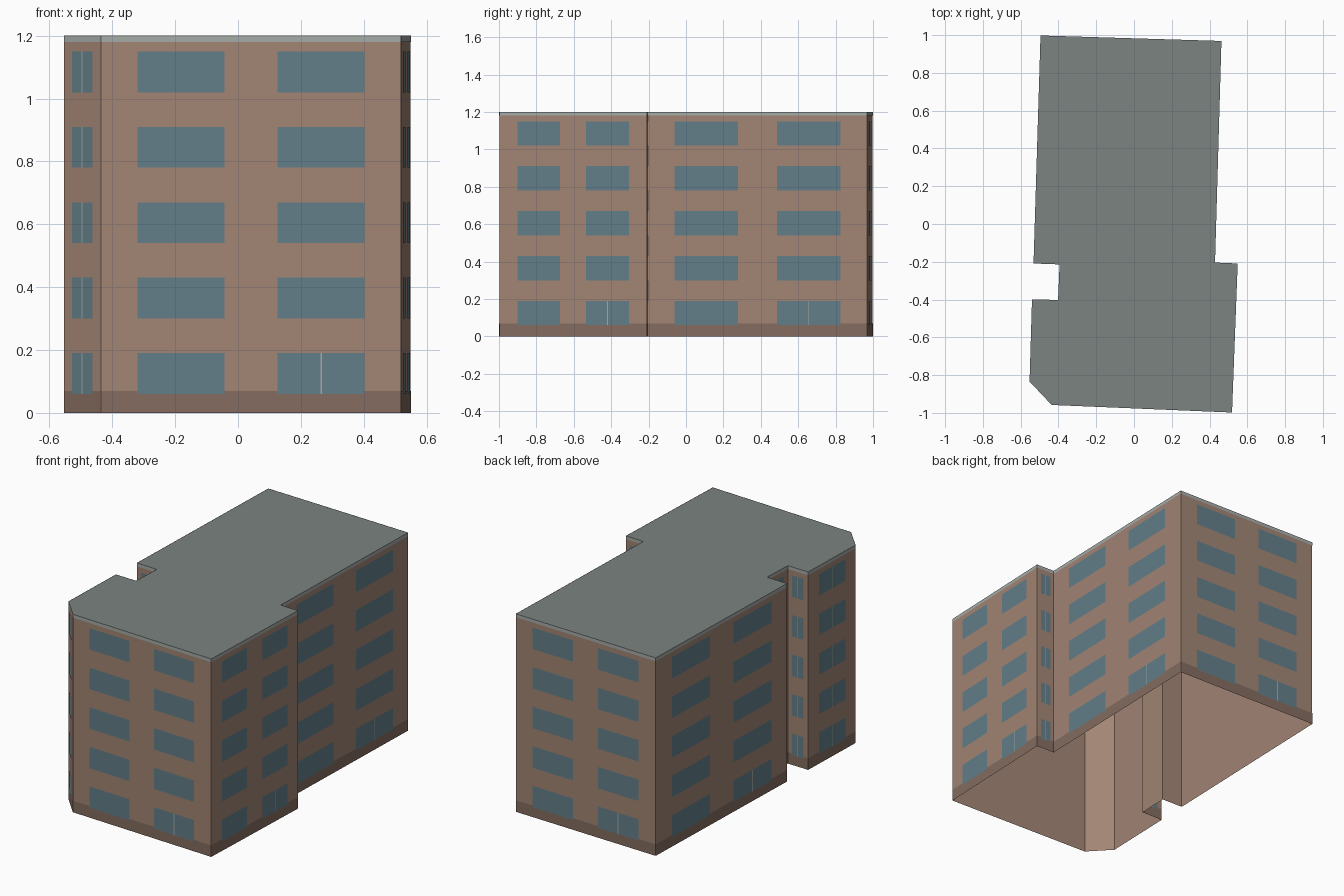
import bpy
from mathutils import Vector

if "Cube" in bpy.data.objects:
    bpy.data.objects.remove(bpy.data.objects["Cube"])

# Footprint, counter-clockwise, starting at the front wall
PLAN = [Vector(p) for p in [
    (-0.436, -0.958), (0.519, -0.998), (0.549, -0.209), (0.429, -0.204),
    (0.463, 0.969), (-0.495, 0.998), (-0.532, -0.209), (-0.394, -0.214),
    (-0.402, -0.402), (-0.540, -0.399), (-0.553, -0.834)]]
EDGES = list(zip(PLAN, PLAN[1:] + PLAN[:1]))
HEIGHT, FLOORS, STOREY = 1.2, 5, 0.24


def material(name, rgb):
    m = bpy.data.materials.new(name)
    m.diffuse_color = (*rgb, 1)
    m.use_nodes = True
    m.node_tree.nodes["Principled BSDF"].inputs["Base Color"].default_value = m.diffuse_color
    return m


def build(name, faces, mat):
    verts, polys = [], []
    for f in faces:
        polys.append(range(len(verts), len(verts) + len(f)))
        verts += f
    me = bpy.data.meshes.new(name)
    me.from_pydata(verts, [], [list(p) for p in polys])
    me.materials.append(mat)
    ob = bpy.data.objects.new(name, me)
    bpy.context.collection.objects.link(ob)
    return ob


def panel(a, b, t0, t1, z0, z1, out=0.0):
    """Upright rectangle on wall a-b between fractions t0 and t1."""
    d = (b - a).normalized()
    n = Vector((d.y, -d.x)) * out
    p, q = a.lerp(b, t0) + n, a.lerp(b, t1) + n
    return [(p.x, p.y, z0), (q.x, q.y, z0), (q.x, q.y, z1), (p.x, p.y, z1)]


brick = material("brick", (0.36, 0.235, 0.175))
plinth = material("plinth", (0.23, 0.15, 0.115))
glass = material("glass", (0.125, 0.21, 0.25))
trim = material("trim", (0.38, 0.41, 0.39))
roofing = material("roofing", (0.20, 0.23, 0.22))

# Shell: walls (open underneath) and flat roof
build("walls", [panel(a, b, 0, 1, 0, HEIGHT) for a, b in EDGES], brick)
build("roof", [[(p.x, p.y, HEIGHT) for p in PLAN]], roofing)

# Base band and roof edge band
build("base_band", [panel(a, b, 0, 1, 0, 0.07, 0.001) for a, b in EDGES], plinth)
build("roof_edge", [panel(a, b, 0, 1, 1.18, HEIGHT, 0.001) for a, b in EDGES], trim)

# Windows: two columns on long walls, one on short walls
windows, mullions = [], []
for a, b in EDGES:
    length = (b - a).length
    spans = [(0.122, 0.411), (0.589, 0.878)] if length > 0.6 else [(0.22, 0.78)]
    for floor in range(FLOORS):
        z = 0.06 + floor * STOREY
        for t0, t1 in spans:
            windows.append(panel(a, b, t0, t1, z, z + 0.13, 0.002))
        # Split bar: every storey on short walls, ground floor on long ones
        if len(spans) == 1 or floor == 0:
            mid, half = sum(spans[-1]) / 2, 0.0025 / length
            mullions.append(panel(a, b, mid - half, mid + half, z, z + 0.13, 0.003))
build("windows", windows, glass)
build("window_bars", mullions, trim)
